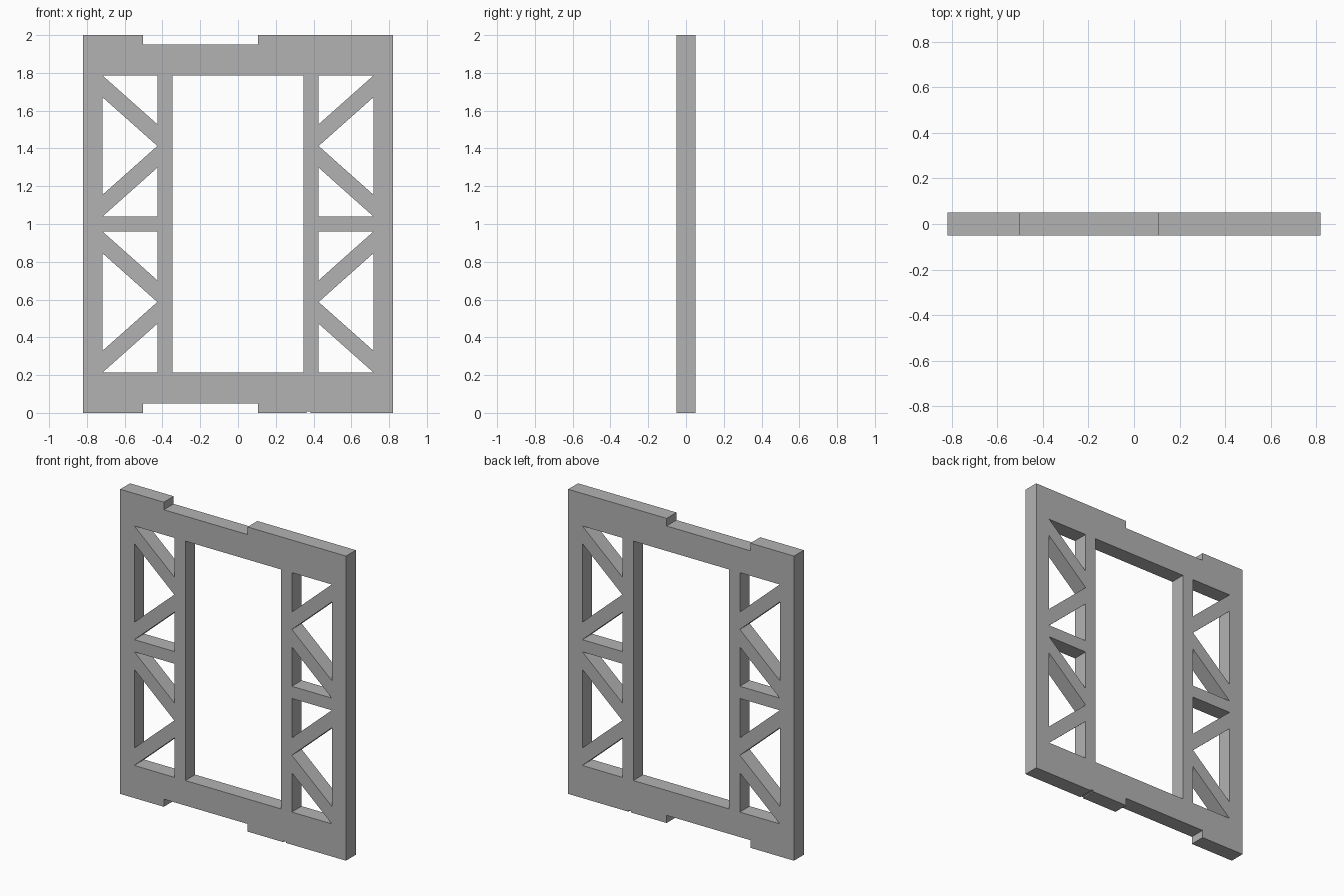
import bpy, bmesh, math

cube = bpy.data.objects.get("Cube")
if cube:
    bpy.data.objects.remove(cube, do_unlink=True)

WIDTH, HEIGHT, DEPTH = 0.82, 2.0, 0.051      # half width, height, half depth
RAIL, MID = 0.214, 1.0                       # rail height, centre height
OPENING, INNER, OUTER = 0.347, 0.427, 0.717  # x limits of window and truss bays
NOTCH_L, NOTCH_R, NOTCH = -0.503, 0.105, 0.05
BAR, STRUT = 0.04, 0.115                     # half crossbar, strut's vertical width

# Outer outline with the wide notches and a tiny nick in the bottom edge
outline = [
    (-WIDTH, 0), (NOTCH_L, 0), (NOTCH_L, NOTCH), (NOTCH_R, NOTCH), (NOTCH_R, 0),
    (0.363, 0), (0.363, 0.008), (0.384, 0.008), (0.384, 0),
    (WIDTH, 0), (WIDTH, HEIGHT), (NOTCH_R, HEIGHT), (NOTCH_R, HEIGHT - NOTCH),
    (NOTCH_L, HEIGHT - NOTCH), (NOTCH_L, HEIGHT), (-WIDTH, HEIGHT),
]

# Central window
top = HEIGHT - RAIL
loops = [outline,
         [(-OPENING, RAIL), (OPENING, RAIL), (OPENING, top), (-OPENING, top)]]


def truss_bay(side, low, high):
    """Three triangular holes that leave a K-shaped pair of struts."""
    i, o, mid = side * INNER, side * OUTER, (low + high) / 2
    return [
        [(o, high), (i, high), (i, mid + STRUT)],
        [(o, high - STRUT), (i, mid), (o, low + STRUT)],
        [(o, low), (i, low), (i, mid - STRUT)],
    ]


for side in (-1, 1):
    loops += truss_bay(side, RAIL, MID - BAR)
    loops += truss_bay(side, MID + BAR, top)

# Filled flat curve, extruded to the plate depth
curve = bpy.data.curves.new("frame_profile", "CURVE")
curve.dimensions = "2D"
curve.fill_mode = "BOTH"
curve.extrude = DEPTH
for loop in loops:
    spline = curve.splines.new("POLY")
    spline.points.add(len(loop) - 1)
    for point, (x, z) in zip(spline.points, loop):
        point.co = (x, z, 0, 1)
    spline.use_cyclic_u = True

profile = bpy.data.objects.new("frame_profile", curve)
bpy.context.collection.objects.link(profile)
bpy.context.view_layer.update()
mesh = bpy.data.meshes.new_from_object(
    profile.evaluated_get(bpy.context.evaluated_depsgraph_get()))
bpy.data.objects.remove(profile, do_unlink=True)

# Weld the caps to the walls and stand the plate upright
bm = bmesh.new()
bm.from_mesh(mesh)
bmesh.ops.remove_doubles(bm, verts=bm.verts, dist=0.0005)
for v in bm.verts:
    x, z, y = v.co
    v.co = (x, -y, z)
bmesh.ops.recalc_face_normals(bm, faces=bm.faces)
for f in bm.faces:
    f.smooth = False
    f.material_index = 0
bm.to_mesh(mesh)
bm.free()

# Plain grey material
grey = bpy.data.materials.new("plain_grey")
grey.use_nodes = True
color = (0.45, 0.45, 0.45, 1)
grey.diffuse_color = color
grey.node_tree.nodes["Principled BSDF"].inputs["Base Color"].default_value = color
mesh.materials.clear()
mesh.materials.append(grey)
mesh.name = "truss_frame"
frame = bpy.data.objects.new("truss_frame", mesh)
bpy.context.collection.objects.link(frame)
